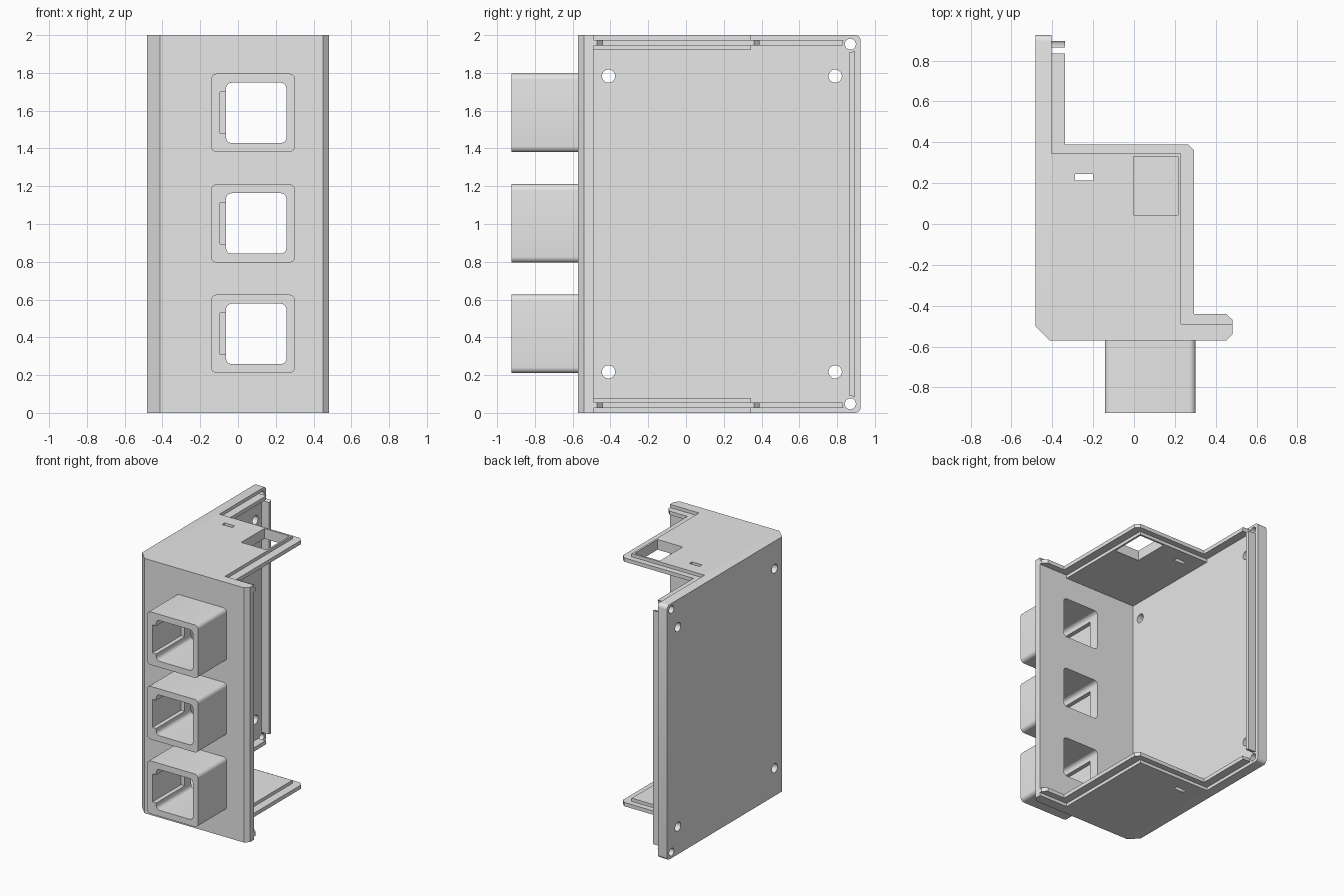
import bpy, bmesh, math

if "Cube" in bpy.data.objects:
    bpy.data.objects.remove(bpy.data.objects["Cube"])

grey = bpy.data.materials.new("plain_grey")
grey.diffuse_color = (0.8, 0.8, 0.8, 1)
grey.use_nodes = True
grey.node_tree.nodes["Principled BSDF"].inputs["Base Color"].default_value = grey.diffuse_color


def prism(name, pts, axis, lo, hi):
    """Extrude a 2D outline along an axis: z (x,y), y (x,z) or x (y,z)."""
    place = {"z": lambda a, b, c: (a, b, c),
             "y": lambda a, b, c: (a, c, b),
             "x": lambda a, b, c: (c, a, b)}[axis]
    bm = bmesh.new()
    low = [bm.verts.new(place(a, b, lo)) for a, b in pts]
    high = [bm.verts.new(place(a, b, hi)) for a, b in pts]
    bm.faces.new(low)
    bm.faces.new(high)
    n = len(pts)
    for i in range(n):
        j = (i + 1) % n
        bm.faces.new((low[i], low[j], high[j], high[i]))
    bmesh.ops.recalc_face_normals(bm, faces=bm.faces)
    mesh = bpy.data.meshes.new(name)
    bm.to_mesh(mesh)
    bm.free()
    mesh.materials.append(grey)
    ob = bpy.data.objects.new(name, mesh)
    bpy.context.collection.objects.link(ob)
    return ob


def rect(x0, x1, y0, y1):
    return [(x0, y0), (x1, y0), (x1, y1), (x0, y1)]


def round_rect(x0, x1, y0, y1, r, seg=6):
    pts = []
    corners = [(x1 - r, y1 - r), (x0 + r, y1 - r), (x0 + r, y0 + r), (x1 - r, y0 + r)]
    for k, (cx, cy) in enumerate(corners):
        for i in range(seg + 1):
            t = math.pi / 2 * (k + i / seg)
            pts.append((cx + r * math.cos(t), cy + r * math.sin(t)))
    return pts


def circle(cx, cy, r, n=32):
    return [(cx + r * math.cos(2 * math.pi * i / n),
             cy + r * math.sin(2 * math.pi * i / n)) for i in range(n)]


def activate(ob):
    bpy.ops.object.select_all(action="DESELECT")
    ob.select_set(True)
    bpy.context.view_layer.objects.active = ob


def cut(ob, pts, axis, lo, hi):
    cutter = prism("cutter", pts, axis, lo, hi)
    cutter.hide_render = True
    mod = ob.modifiers.new("cut", "BOOLEAN")
    mod.operation = "DIFFERENCE"
    mod.solver = "EXACT"
    mod.object = cutter
    activate(ob)
    bpy.ops.object.modifier_apply(modifier=mod.name)
    bpy.data.objects.remove(cutter)


def smooth(ob):
    activate(ob)
    bpy.ops.object.shade_smooth_by_angle(angle=math.radians(30))


# Side and front walls as one L-shaped shell
walls = prism("side_and_front_wall", [
    (-0.483, 0.925), (-0.483, -0.50), (-0.413, -0.571), (0.45, -0.571),
    (0.483, -0.54), (0.483, -0.49), (-0.403, -0.49), (-0.403, 0.925)], "z", 0, 2)

# Rounded rear corners of the side wall
bm = bmesh.new()
bm.from_mesh(walls.data)
rear = [e for e in bm.edges if all(v.co.y > 0.92 for v in e.verts)
        and abs(e.verts[0].co.z - e.verts[1].co.z) < 0.01]
bmesh.ops.bevel(bm, geom=rear, offset=0.03, segments=6, profile=0.5, affect="EDGES")
bm.to_mesh(walls.data)
bm.free()

# Mounting holes and rear corner screw holes
for y in (-0.41, 0.79):
    for z in (0.217, 1.783):
        cut(walls, circle(y, z, 0.035), "x", -0.6, -0.3)
for z in (0.048, 1.952):
    cut(walls, circle(0.87, z, 0.029), "x", -0.6, -0.3)

# Square sockets on the front, each with a side notch
for i, z in enumerate((0.418, 1.003, 1.588)):
    opening = round_rect(-0.063, 0.256, z - 0.16, z + 0.16, 0.03)
    cut(walls, opening, "y", -0.7, -0.4)
    socket = prism(f"socket_{i + 1}",
                   round_rect(-0.143, 0.302, z - 0.208, z + 0.208, 0.032),
                   "y", -0.925, -0.571)
    cut(socket, opening, "y", -1.0, -0.5)
    cut(socket, rect(-0.095, 0.0, z - 0.11, z + 0.11), "y", -1.0, -0.5)
    smooth(socket)
smooth(walls)

# End plates, each with a centred tongue along the open edges
tongue_outline = [
    (-0.403, 0.895), (-0.338, 0.895), (-0.338, 0.39), (0.265, 0.39),
    (0.295, 0.36), (0.295, -0.44), (0.45, -0.44), (0.483, -0.47),
    (0.483, -0.49), (0.23, -0.49), (0.23, 0.345), (-0.403, 0.345)]
for name, z0, zt, zh in (("bottom", 0.0, 0.025, 0.048), ("top", 1.92, 1.945, 1.952)):
    plate = prism(name + "_plate", rect(-0.403, 0.23, -0.49, 0.345), "z", z0, z0 + 0.08)
    cut(plate, rect(-0.288, -0.2, 0.213, 0.245), "z", z0 - 0.1, z0 + 0.2)
    tongue = prism(name + "_tongue", tongue_outline, "z", zt, zt + 0.03)
    cut(tongue, circle(0.87, zh, 0.042), "x", -0.5, -0.2)
    if name == "top":
        # Square cable opening
        cut(plate, rect(-0.003, 0.215, 0.045, 0.33), "z", z0 - 0.1, z0 + 0.2)

# Upright tongue along the rear edge, relieved around the screw holes
rear_tongue = prism("rear_tongue", rect(-0.403, -0.338, 0.865, 0.895), "z", 0.05, 1.95)
for z in (0.048, 1.952):
    cut(rear_tongue, circle(0.87, z, 0.042), "x", -0.5, -0.2)
